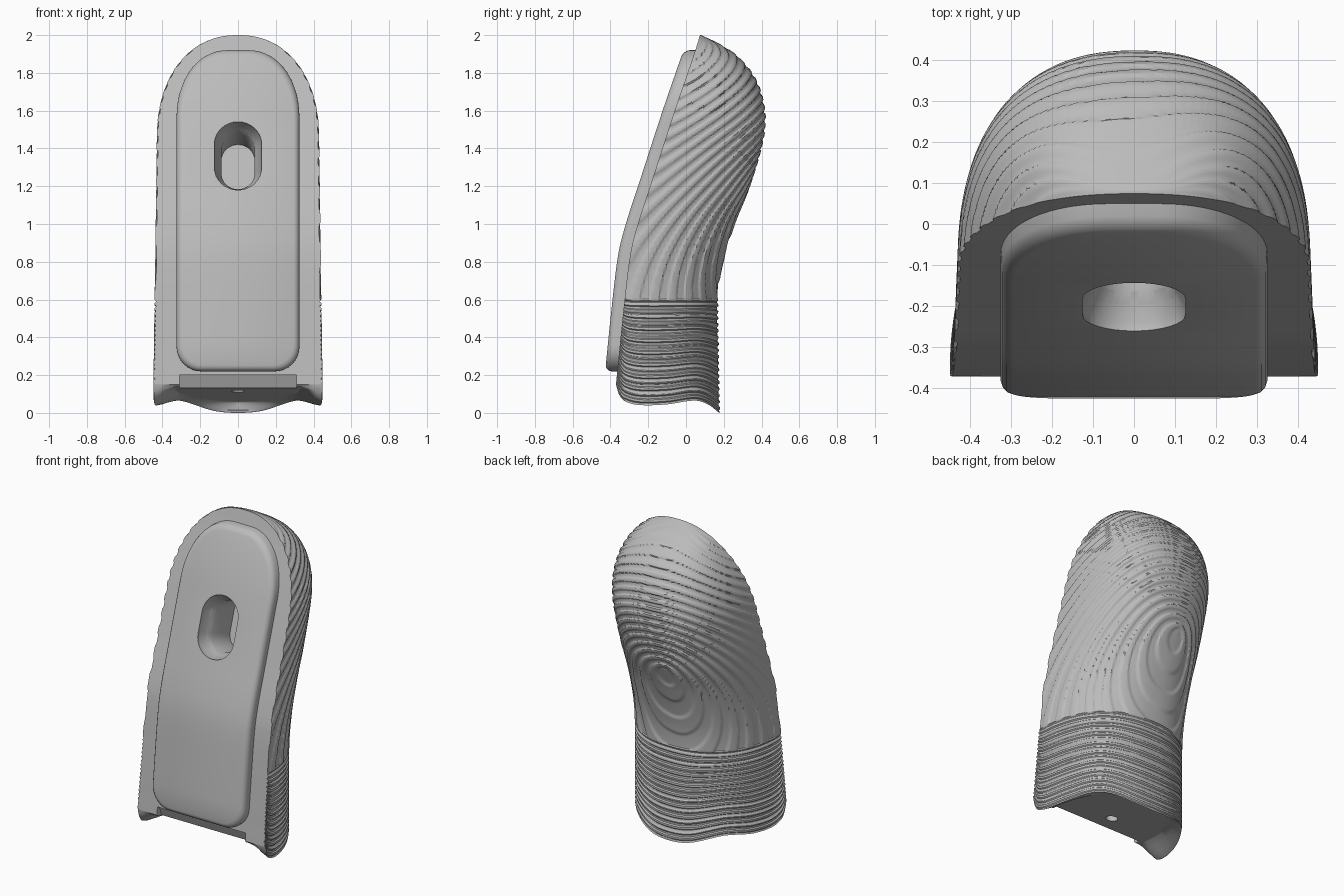
import bpy, bmesh
from math import sin, cos, pi, hypot
from mathutils import Matrix

cube = bpy.data.objects.get("Cube")
if cube:
    bpy.data.objects.remove(cube)

grey = bpy.data.materials.new("plain grey")
grey.use_nodes = True
grey.diffuse_color = (0.5, 0.5, 0.5, 1)
grey.node_tree.nodes["Principled BSDF"].inputs["Base Color"].default_value = (0.5, 0.5, 0.5, 1)


def curve(pts, a):
    """Smooth interpolation through (position, value) points."""
    a = min(max(a, pts[0][0]), pts[-1][0])
    i = 0
    while i < len(pts) - 2 and a > pts[i + 1][0]:
        i += 1

    def slope(k):
        lo, hi = pts[max(k - 1, 0)], pts[min(k + 1, len(pts) - 1)]
        return (hi[1] - lo[1]) / (hi[0] - lo[0])
    (x0, y0), (x1, y1) = pts[i], pts[i + 1]
    h = x1 - x0
    t = (a - x0) / h
    return (y0 * (1 + 2 * t) * (1 - t) ** 2 + y1 * t * t * (3 - 2 * t)
            + h * (slope(i) * t * (1 - t) ** 2 - slope(i + 1) * t * t * (1 - t)))


def smooth(t):
    t = min(max(t, 0), 1)
    return t * t * (3 - 2 * t)


def finish(bm, name):
    bmesh.ops.recalc_face_normals(bm, faces=bm.faces)
    mesh = bpy.data.meshes.new(name)
    bm.to_mesh(mesh)
    bm.free()
    mesh.materials.append(grey)
    ob = bpy.data.objects.new(name, mesh)
    bpy.context.collection.objects.link(ob)
    return ob


# Profiles by height: flat front, bulging back; lower rim by depth
FRONT = [(0, -.385), (.2, -.366), (.6, -.325), (.85, -.293), (1.0, -.255),
         (1.2, -.19), (1.6, -.06), (1.9, .043), (2.0, .074)]
BACK = [(0, .18), (.3, .175), (.6, .172), (.76, .19), (1.0, .26), (1.2, .34),
        (1.45, .412), (1.6, .42), (1.76, .375), (1.88, .285), (1.95, .185), (2.0, .08)]
RIM = [(-.38, .15), (-.36, .1), (-.33, .065), (-.25, .042), (-.1, .045),
       (.05, .065), (.12, .045), (.18, 0)]


def half_width(z):
    if z < 1.45:
        return .45 - .02 * z / 1.45
    return .43 * (1 - ((z - 1.45) / .55) ** 2.2) ** (1 / 2.2)


def ridge(t, z, zz):
    """Height of the fingerprint ridges: bands below, arching loops above."""
    if zz < .6:
        wave = sin(2 * pi * zz / .034)
    else:
        u, v = (pi / 2 - t) * .5 + .06, z - 1.15
        wave = sin(2 * pi * (hypot(u, v) + .65 * v) / .08)
    return -.007 * smooth(.5 + 1.2 * wave) * smooth((2 - z) / .1)


def shell_point(t, zz):
    s, c = max(sin(t), 0) ** .87, cos(t)
    rim = curve(RIM, -.38 + .56 * s)
    z = zz + rim * max(0, 1 - zz / .6)
    w, f, b = half_width(z), curve(FRONT, z), curve(BACK, z)
    x = w * (abs(c) ** .87) * (1 if c > 0 else -1)
    y = f + (b - f) * s
    nx, ny = x / w ** 2, (y - f) / (b - f) ** 2
    d = ridge(t, z, zz) / max(hypot(nx, ny), 1e-6)
    return x + nx * d, y + ny * d, z


# Thumb body: ridged back shell, flat front, recessed underside
COLS, LOW, HIGH, ACROSS = 160, 290, 40, 24
levels = [1.8 * i / LOW for i in range(LOW)]
levels += [1.8 + .1995 * sin(pi / 2 * i / HIGH) for i in range(HIGH + 1)]
bm = bmesh.new()
rings = [[bm.verts.new(shell_point(pi * j / COLS, zz)) for j in range(COLS + 1)] for zz in levels]
for r0, r1 in zip(rings, rings[1:]):
    for j in range(COLS):
        bm.faces.new((r0[j], r0[j + 1], r1[j + 1], r1[j]))
for r0, r1 in zip(rings[1:], rings[2:]):
    bm.faces.new((r0[0], r1[0], r1[-1], r0[-1]))
bm.faces.new(rings[-1])

base = rings[0]
rows = []
for j in range(COLS // 2):
    a, b = base[j], base[COLS - j]
    floor = a.co.z if j == 0 else max(a.co.z, .14 - .15 * (a.co.y + .37))
    row = [a]
    for k in range(1, ACROSS):
        p = a.co.lerp(b.co, k / ACROSS)
        edge = min((p - a.co).length, (p - b.co).length)
        p.z += (floor - p.z) * smooth(edge / .11)
        row.append(bm.verts.new(p))
    rows.append(row + [b])
for r0, r1 in zip(rows, rows[1:]):
    for k in range(ACROSS):
        bm.faces.new((r0[k], r0[k + 1], r1[k + 1], r1[k]))
for k in range(ACROSS):
    bm.faces.new((rows[-1][k], rows[-1][k + 1], base[COLS // 2]))
bm.faces.new(rows[0] + [rings[1][-1], rings[1][0]])
body = finish(bm, "thumb_body")

# Raised front plate that follows the bend of the front
Z0, Z1, W = .22, 1.92, .325
outline = []
for i in range(61):
    z = (Z0 + Z1) / 2 - (Z1 - Z0) / 2 * cos(pi * i / 60)
    low, high = max(0, 1 - (z - Z0) / .13), max(0, 1 - (Z1 - z) / .36)
    x = W - .13 * (1 - (1 - low ** 2) ** .5) - .27 * (1 - (1 - high ** 2.1) ** .48)
    outline.append((max(x, .05), z))
bm = bmesh.new()
layers = []
for inset, lift in ((0, -.03), (0, .03), (.005, .045), (.015, .056), (.03, .062)):
    sides = []
    for side in (1, -1):
        line = []
        for x, z in outline:
            zz = 1.07 + (z - 1.07) * (1 - inset / .85)
            y = curve(FRONT, zz) - lift * 1.03
            line.append(bm.verts.new((side * x * (1 - inset / W), y, zz)))
        sides.append(line)
    layers.append(sides)
for (r0, l0), (r1, l1) in zip(layers, layers[1:]):
    loop0, loop1 = r0 + l0[::-1], r1 + l1[::-1]
    n = len(loop0)
    for i in range(n):
        k = (i + 1) % n
        bm.faces.new((loop0[i], loop0[k], loop1[k], loop1[i]))
for right, left in (layers[0], layers[-1]):
    for i in range(len(right) - 1):
        bm.faces.new((right[i], right[i + 1], left[i + 1], left[i]))
plate = finish(bm, "front_plate")


def loft(bm, loops):
    """Closed solid through loops of equal length."""
    vs = [[bm.verts.new(p) for p in loop] for loop in loops]
    n = len(vs[0])
    for a, b in zip(vs, vs[1:]):
        for i in range(n):
            bm.faces.new((a[i], a[(i + 1) % n], b[(i + 1) % n], b[i]))
    bm.faces.new(vs[0])
    bm.faces.new(vs[-1])


def slot(radius, depth):
    tilt = Matrix.Translation((0, -.2, 1.36)) @ Matrix.Rotation(-.31, 4, 'X')
    pts = []
    for i in range(34):
        a = 2 * pi * (i if i < 17 else i - 1) / 32
        pts.append((radius * cos(a), depth, radius * sin(a) + (.065 if i < 17 else -.065)))
    m = bmesh.new()
    out = [tuple(tilt @ m.verts.new(p).co) for p in pts]
    m.free()
    return out


# Cutters: countersunk slot, notch below the plate, screw hole underneath
bm = bmesh.new()
loft(bm, [slot(.125, -.1), slot(.125, .02), slot(.088, .1), slot(.088, .28)])
notch = ((-.45, .1), (-.45, .2), (-.35, .2), (-.31, .1))
loft(bm, [[(x, y, z) for y, z in notch] for x in (-.31, .31)])
loft(bm, [[(.035 * cos(pi * i / 12), -.2 + .035 * sin(pi * i / 12), z) for i in range(24)]
          for z in (-.1, .3)])
cutter = finish(bm, "hole_cutters")
cutter.hide_render = True

for ob, angle in ((body, .45), (plate, .5)):
    mod = ob.modifiers.new("holes", 'BOOLEAN')
    mod.operation, mod.solver, mod.object = 'DIFFERENCE', 'EXACT', cutter
    bpy.ops.object.select_all(action='DESELECT')
    ob.select_set(True)
    bpy.context.view_layer.objects.active = ob
    bpy.ops.object.modifier_apply(modifier=mod.name)
    bpy.ops.object.shade_smooth_by_angle(angle=angle)
bpy.data.objects.remove(cutter)
